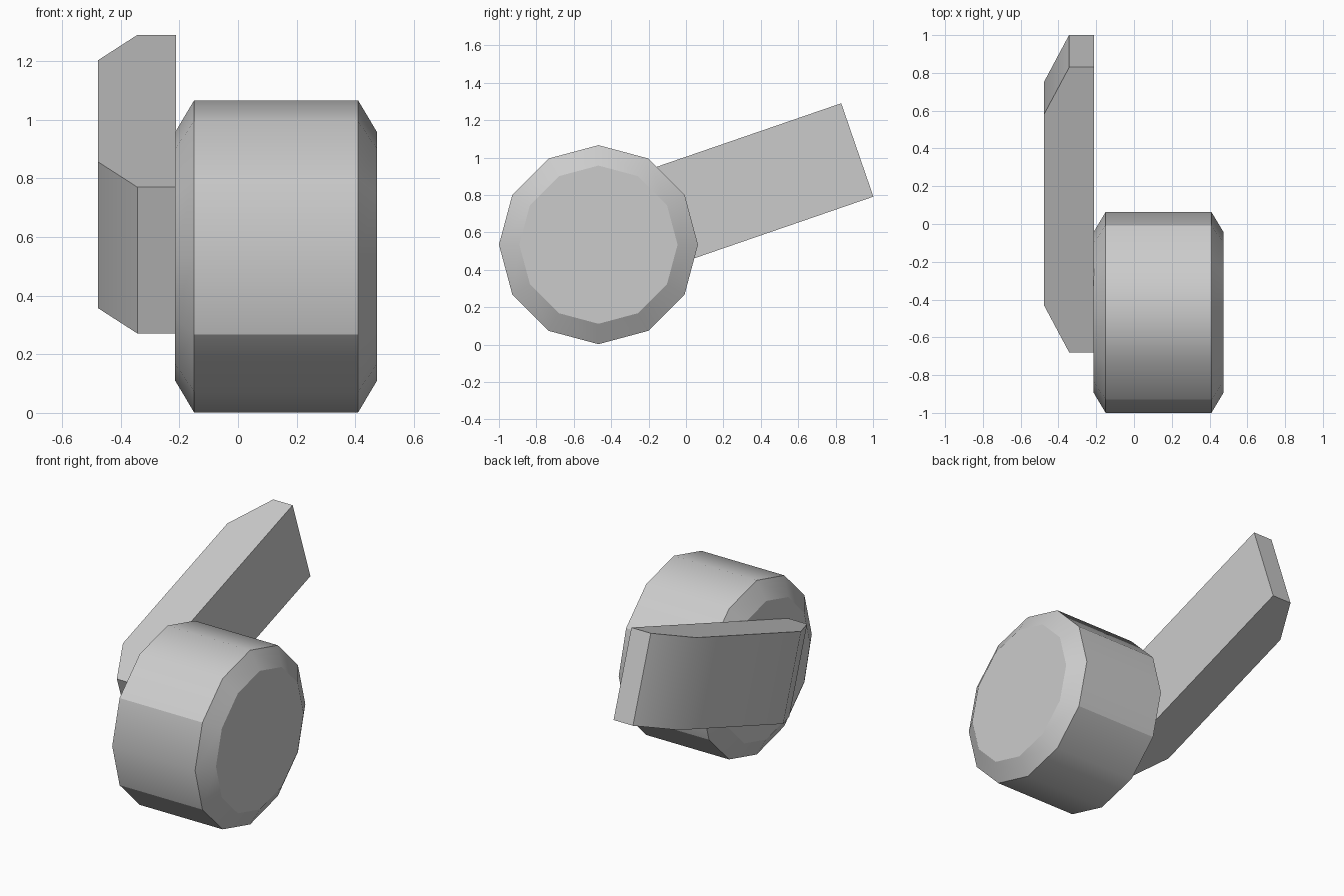
import bpy, bmesh
from math import sin, cos, tau, radians
from mathutils import Vector

cube = bpy.data.objects.get("Cube")
if cube:
    bpy.data.objects.remove(cube, do_unlink=True)

grey = bpy.data.materials.new("plain_grey")
grey.use_nodes = True
grey.diffuse_color = (0.6, 0.6, 0.6, 1)
grey.node_tree.nodes["Principled BSDF"].inputs["Base Color"].default_value = (0.6, 0.6, 0.6, 1)


def loft(name, rings):
    """Join equal rings of points with side faces and cap both ends."""
    bm = bmesh.new()
    loops = [[bm.verts.new(p) for p in ring] for ring in rings]
    count = len(loops[0])
    for a, b in zip(loops, loops[1:]):
        for i in range(count):
            j = (i + 1) % count
            bm.faces.new((a[i], a[j], b[j], b[i]))
    bm.faces.new(loops[0])
    bm.faces.new(loops[-1])
    bmesh.ops.recalc_face_normals(bm, faces=bm.faces)
    mesh = bpy.data.meshes.new(name)
    bm.to_mesh(mesh)
    bm.free()
    mesh.materials.append(grey)
    obj = bpy.data.objects.new(name, mesh)
    bpy.context.collection.objects.link(obj)
    bpy.ops.object.select_all(action="DESELECT")
    obj.select_set(True)
    bpy.context.view_layer.objects.active = obj
    bpy.ops.object.shade_smooth_by_angle(angle=radians(30.2))
    return obj


# Twelve-sided drum lying along x, with chamfered rims
SIDES, CY, CZ = 12, -0.468, 0.534
stations = [(-0.215, 0.423), (-0.15, 0.532), (0.41, 0.532), (0.475, 0.423)]
drum = loft("drum", [
    [(x, CY + r * sin(tau * i / SIDES), CZ + r * cos(tau * i / SIDES)) for i in range(SIDES)]
    for x, r in stations])

# Crisp creases along the drum at the four edges 60 degrees from vertical
for edge in drum.data.edges:
    a, b = (drum.data.vertices[v].co for v in edge.vertices)
    if abs(a.x - b.x) > 0.5 and abs(abs(a.z - CZ) - 0.266) < 0.02:
        edge.use_edge_sharp = True

# Tilted arm beside the drum, with its outer corners cut back
tilt, length, width, cut = radians(19), 1.597, 0.528, 0.265
inner, middle, outer = -0.212, -0.343, -0.477
along = Vector((0, cos(tilt), sin(tilt)))
down = Vector((0, sin(tilt), -cos(tilt))) * width
start = Vector((0, -0.68, 0.77))
outline = [(0, inner), (0, middle), (cut, outer),
           (length - cut, outer), (length, middle), (length, inner)]
top = [start + along * s + Vector((x, 0, 0)) for s, x in outline]
loft("arm", [top, [p + down for p in top]])
